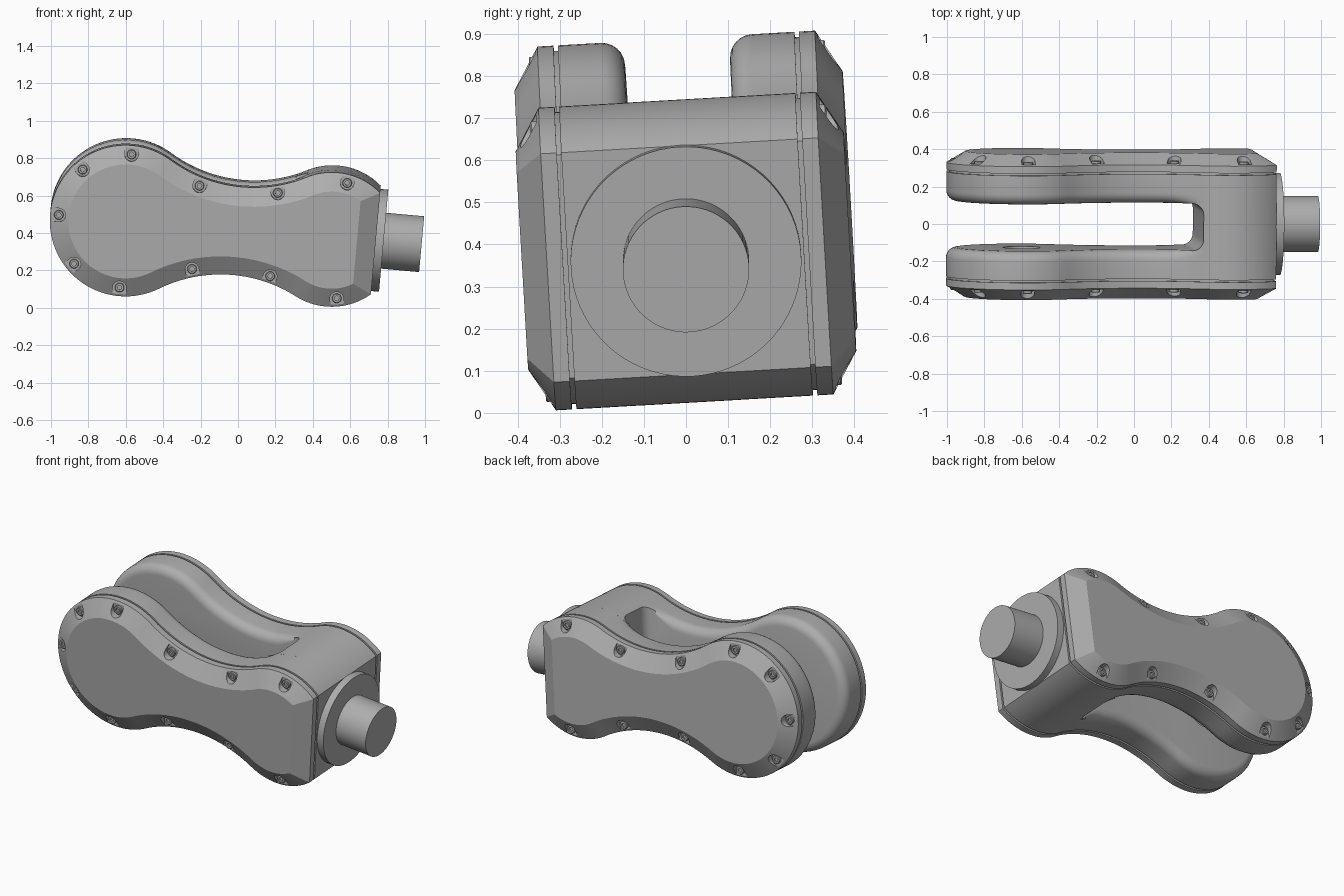
import bpy, bmesh, math
from mathutils import Matrix

cube = bpy.data.objects.get("Cube")
if cube:
    bpy.data.objects.remove(cube, do_unlink=True)

mat = bpy.data.materials.new("plain grey")
mat.use_nodes = True
grey = (0.42, 0.42, 0.42, 1)
mat.diffuse_color = grey
mat.node_tree.nodes["Principled BSDF"].inputs["Base Color"].default_value = grey

# The whole link is tipped slightly about both horizontal axes
POSE = (Matrix.Translation((0, 0, 0.43)) @ Matrix.Rotation(math.radians(5.2), 4, 'Y')
        @ Matrix.Rotation(math.radians(3.3), 4, 'X'))

# Outline: big lobe, small lobe cut flat, joined by concave waists
LX, LR = -0.602, 0.405
RX, RR = 0.505, 0.36
WX, WZ, WR = -0.002, 0.987, 0.75
END = 0.74
A_L = math.atan2(WZ, WX - LX)
A_R = math.atan2(WZ, WX - RX)


def arc(cx, cz, r, a, b, n):
    return [(cx + r * math.cos(a + (b - a) * i / n), cz + r * math.sin(a + (b - a) * i / n))
            for i in range(n + 1)]


def outline(d=0):
    start = math.acos((END - d - RX) / (RR - d))
    top = arc(RX, 0, RR - d, start, A_R, 20)
    top += arc(WX, WZ, WR + d, A_R - math.pi, A_L - math.pi, 24)[1:]
    top += arc(LX, 0, LR - d, A_L, math.pi, 32)[1:]
    return top + [(x, -z) for x, z in reversed(top[:-1])]


def rim(d):
    """Outline inset by d on the fork only, fading out at the yoke."""
    pts = []
    for p, q in zip(outline(), outline(d)):
        f = min(1, max(0, (0.32 - p[0]) / 0.15))
        pts.append((p[0] + (q[0] - p[0]) * f, p[1] + (q[1] - p[1]) * f))
    return pts


def loft(name, rings, matrix=POSE):
    """Skin a list of (depth, points) rings along y and cap both ends."""
    bm = bmesh.new()
    loops = [[bm.verts.new((x, y, z)) for x, z in pts] for y, pts in rings]
    for a, b in zip(loops, loops[1:]):
        n = len(a)
        for i in range(n):
            bm.faces.new((a[i], a[(i + 1) % n], b[(i + 1) % n], b[i]))
    bm.faces.new(loops[0])
    bm.faces.new(loops[-1])
    bmesh.ops.recalc_face_normals(bm, faces=bm.faces)
    mesh = bpy.data.meshes.new(name)
    bm.to_mesh(mesh)
    bm.free()
    mesh.materials.append(mat)
    obj = bpy.data.objects.new(name, mesh)
    bpy.context.collection.objects.link(obj)
    obj.matrix_world = matrix
    return obj


def circle(x, z, r, n=24):
    return arc(x, z, r, 0, math.tau * (n - 1) / n, n - 1)


def cut(target, cutter):
    cutter.hide_render = True
    bpy.context.view_layer.update()
    bpy.context.view_layer.objects.active = target
    mod = target.modifiers.new("cut", 'BOOLEAN')
    mod.operation = 'DIFFERENCE'
    mod.solver = 'EXACT'
    mod.object = cutter
    bpy.ops.object.modifier_apply(modifier=mod.name)
    bpy.data.objects.remove(cutter, do_unlink=True)


# Screw places with the outward direction of each
screws = []
for deg in range(90, 271, 45):
    a = math.radians(deg)
    screws.append((LX + 0.358 * math.cos(a), 0.358 * math.sin(a), a))
for x, z in ((-0.225, 0.224), (0.195, 0.224), (0.56, 0.31)):
    a = math.atan2(z, x - RX) if x > 0.4 else math.atan2(WZ - z, WX - x)
    screws += [(x, z, a), (x, -z, -a)]

INNER, ROUND = 0.125, 0.055
parts = []
for side, s in (("front", -1), ("back", 1)):
    # Fork arm with a rounded inner rim
    rings = []
    for i in range(7):
        t = math.pi / 2 * i / 6
        rings.append((s * (INNER + ROUND * (1 - math.cos(t))), rim(ROUND * (1 - math.sin(t)))))
    rings.append((s * 0.281, outline()))
    arm = loft(side + "_arm", rings)
    hole = [(s * y, circle(LX, 0, 0.1, 48)) for y in (0.05, 0.16)]
    cut(arm, loft("pivot_cutter", hole))

    # Recessed seam, then the chamfered cover
    seam = loft(side + "_seam", [(s * y, outline(0.013)) for y in (0.275, 0.298)])
    cover = loft(side + "_cover", [(s * 0.292, outline()), (s * 0.33, outline()),
                                   (s * 0.39, outline(0.1))])
    parts += [arm, seam, cover]

    # Screw pockets open toward the rim, with socket screws in them
    for k, (x, z, a) in enumerate(screws):
        r = 0.036
        u = arc(x, z, r, a + math.pi / 2, a + 1.5 * math.pi, 14)
        u += [(px + 0.08 * math.cos(a), pz + 0.08 * math.sin(a)) for px, pz in (u[-1], u[0])]
        cut(cover, loft("pocket_cutter", [(s * 0.337, u), (s * 0.45, u)]))
        head = [(0.33, 0.025), (0.349, 0.025), (0.352, 0.022), (0.352, 0.012), (0.343, 0.012)]
        parts.append(loft(f"{side}_screw_{k + 1}", [(s * y, circle(x, z, q)) for y, q in head]))


# Yoke joining the arms, with a rounded slot end
def height(x):
    if x < RX + RR * math.cos(A_R):
        return WZ - math.sqrt(WR ** 2 - (x - WX) ** 2)
    return math.sqrt(RR ** 2 - (x - RX) ** 2)


def yoke_section(x0):
    xs = [x0 + (END - x0) * i / 30 for i in range(31)]
    top = [(x, height(x)) for x in xs]
    return top + [(x, -z) for x, z in reversed(top)]


half = []
for i in range(8):
    t = math.pi / 2 * i / 7
    half.append((0.127 - 0.06 * (1 - math.cos(t)), 0.345 - 0.06 * (1 - math.sin(t))))
stations = [(-y, x) for y, x in half] + [(y, x) for y, x in reversed(half)]
parts.append(loft("yoke", [(y, yoke_section(x)) for y, x in stations]))

# End flange and shaft, lofted along x
TURN = POSE @ Matrix.Rotation(-math.pi / 2, 4, 'Z')
parts.append(loft("end_flange", [(x, circle(0, 0, 0.274, 72)) for x in (0.72, 0.782)], TURN))
parts.append(loft("shaft", [(x, circle(0, 0, 0.15, 64)) for x in (0.75, 0.986)], TURN))

bpy.ops.object.select_all(action='DESELECT')
for obj in parts:
    obj.select_set(True)
bpy.context.view_layer.objects.active = parts[0]
bpy.ops.object.shade_smooth_by_angle(angle=math.radians(25))
